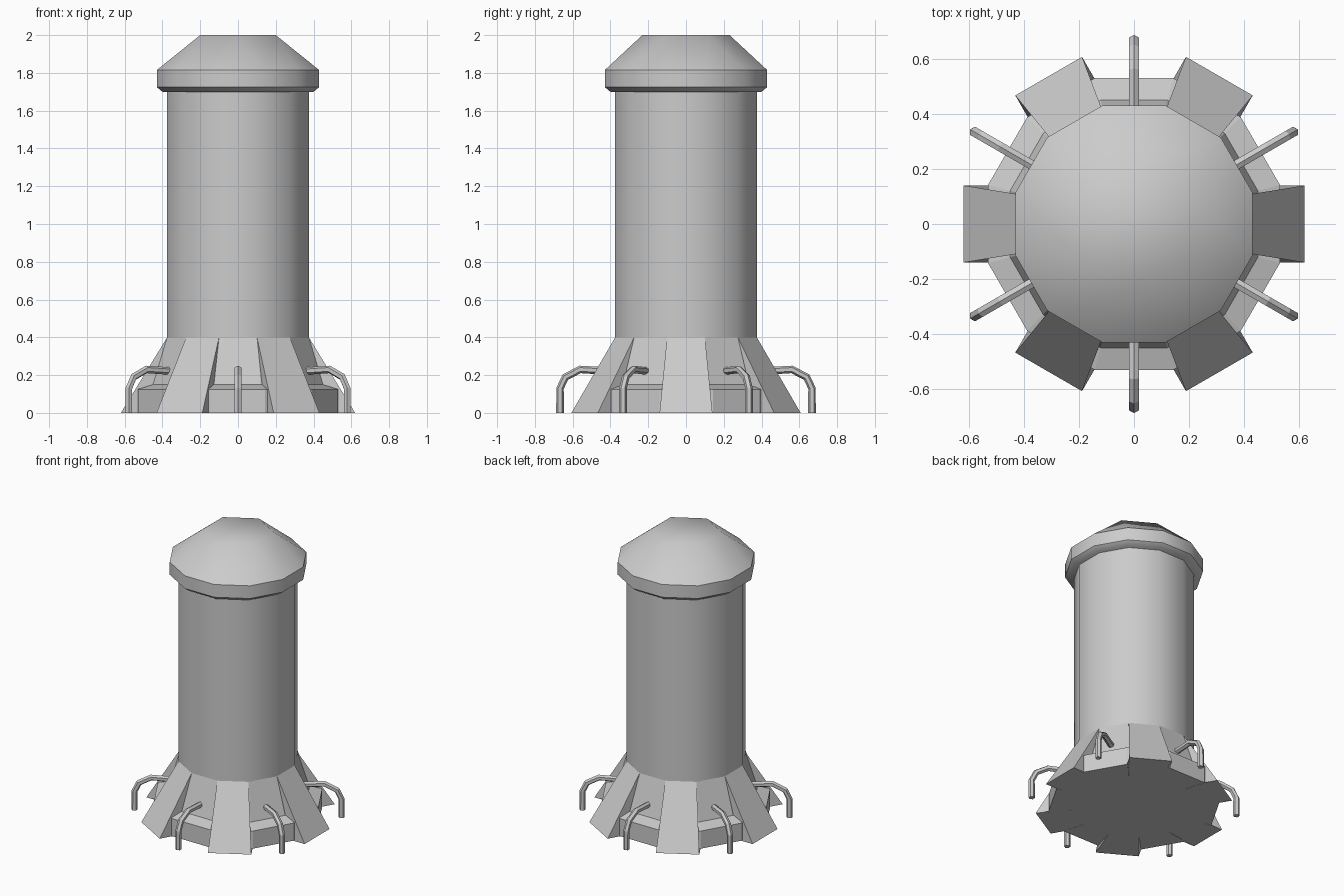
import bpy, bmesh
from math import radians, cos, sin, tan, pi
from mathutils import Vector

cube = bpy.data.objects.get("Cube")
if cube:
    bpy.data.objects.remove(cube, do_unlink=True)

grey = bpy.data.materials.new("plain_grey")
grey.use_nodes = True
colour = (0.6, 0.6, 0.6, 1)
grey.diffuse_color = colour
grey.node_tree.nodes["Principled BSDF"].inputs["Base Color"].default_value = colour


def make(name, bm, smooth=0):
    """Turn a bmesh into a named object, smooth below the given angle."""
    bmesh.ops.recalc_face_normals(bm, faces=bm.faces[:])
    mesh = bpy.data.meshes.new(name)
    bm.to_mesh(mesh)
    bm.free()
    obj = bpy.data.objects.new(name, mesh)
    bpy.context.collection.objects.link(obj)
    mesh.materials.append(grey)
    if smooth:
        bpy.ops.object.select_all(action='DESELECT')
        obj.select_set(True)
        bpy.context.view_layer.objects.active = obj
        bpy.ops.object.shade_smooth_by_angle(angle=radians(smooth))
    return obj


def ring(bm, apothem, z, sides=12):
    """Regular polygon of vertices with one flat side facing +x."""
    r = apothem / cos(pi / sides)
    return [bm.verts.new((r * cos(a), r * sin(a), z))
            for a in ((2 * i - 1) * pi / sides for i in range(sides))]


def bridge(bm, low, high):
    n = len(low)
    for i in range(n):
        j = (i + 1) % n
        bm.faces.new((low[i], low[j], high[j], high[i]))


def stack(bm, profile):
    """Twelve-sided rings joined from bottom to top."""
    rings = [ring(bm, a, z) for a, z in profile]
    for low, high in zip(rings, rings[1:]):
        bridge(bm, low, high)
    bm.faces.new(rings[0])
    return rings


# Tall body
bm = bmesh.new()
bm.faces.new(stack(bm, [(0.375, 0.39), (0.375, 1.71)])[-1])
make("body", bm, 45)

# Cap: twelve-sided rim closing to a six-sided flat top
bm = bmesh.new()
rim = stack(bm, [(0.4, 1.7), (0.43, 1.725), (0.43, 1.815)])[-1]
top = ring(bm, 0.2, 2.0, 6)
for i in range(6):
    a, b, c = rim[2 * i], rim[2 * i + 1], rim[(2 * i + 2) % 12]
    p, q = top[i], top[(i + 1) % 6]
    bm.faces.new((a, b, q, p))
    bm.faces.new((b, c, q))
bm.faces.new(top)
make("cap", bm, 45)

# Base ring: low ledge with a sloping wall above it
bm = bmesh.new()
bm.faces.new(stack(bm, [(0.53, 0), (0.53, 0.125), (0.45, 0.15), (0.375, 0.4)])[-1])
make("base_ring", bm)

# Buttresses: sloping wedges around the base
inner, outer = 0.375 * tan(pi / 12), 0.14
for k in range(6):
    turn = k * pi / 3
    u, v = Vector((cos(turn), sin(turn), 0)), Vector((-sin(turn), cos(turn), 0))
    bm = bmesh.new()
    sides = []
    for s in (-1, 1):
        sides.append([bm.verts.new(u * r + v * s * w + Vector((0, 0, z)))
                      for r, w, z in ((0.375, inner, 0), (0.53, outer, 0), (0.62, outer, 0),
                                      (0.375, inner, 0.4))])
        bm.faces.new(sides[-1])
    bridge(bm, *sides)
    make(f"buttress_{k + 1}", bm)

# Bent pipes: hexagonal tubes from the wall down to the ground
path = [Vector(p) for p in ((0.42, 0.222), (0.56, 0.23), (0.638, 0.19), (0.667, 0.13), (0.667, 0))]
for k in range(6):
    turn = k * pi / 3 + pi / 6
    u, v = Vector((cos(turn), sin(turn), 0)), Vector((-sin(turn), cos(turn), 0))
    up = Vector((0, 0, 1))
    bm = bmesh.new()
    rings = []
    for i, p in enumerate(path):
        t = (path[min(i + 1, len(path) - 1)] - path[max(i - 1, 0)]).normalized()
        n = u * -t.y + up * t.x
        rings.append([bm.verts.new(u * p.x + up * p.y
                                   + 0.02 * (n * cos(a) + v * sin(a)))
                      for a in (j * pi / 3 for j in range(6))])
    for low, high in zip(rings, rings[1:]):
        bridge(bm, low, high)
    bm.faces.new(rings[0])
    bm.faces.new(rings[-1])
    make(f"bent_pipe_{k + 1}", bm)
